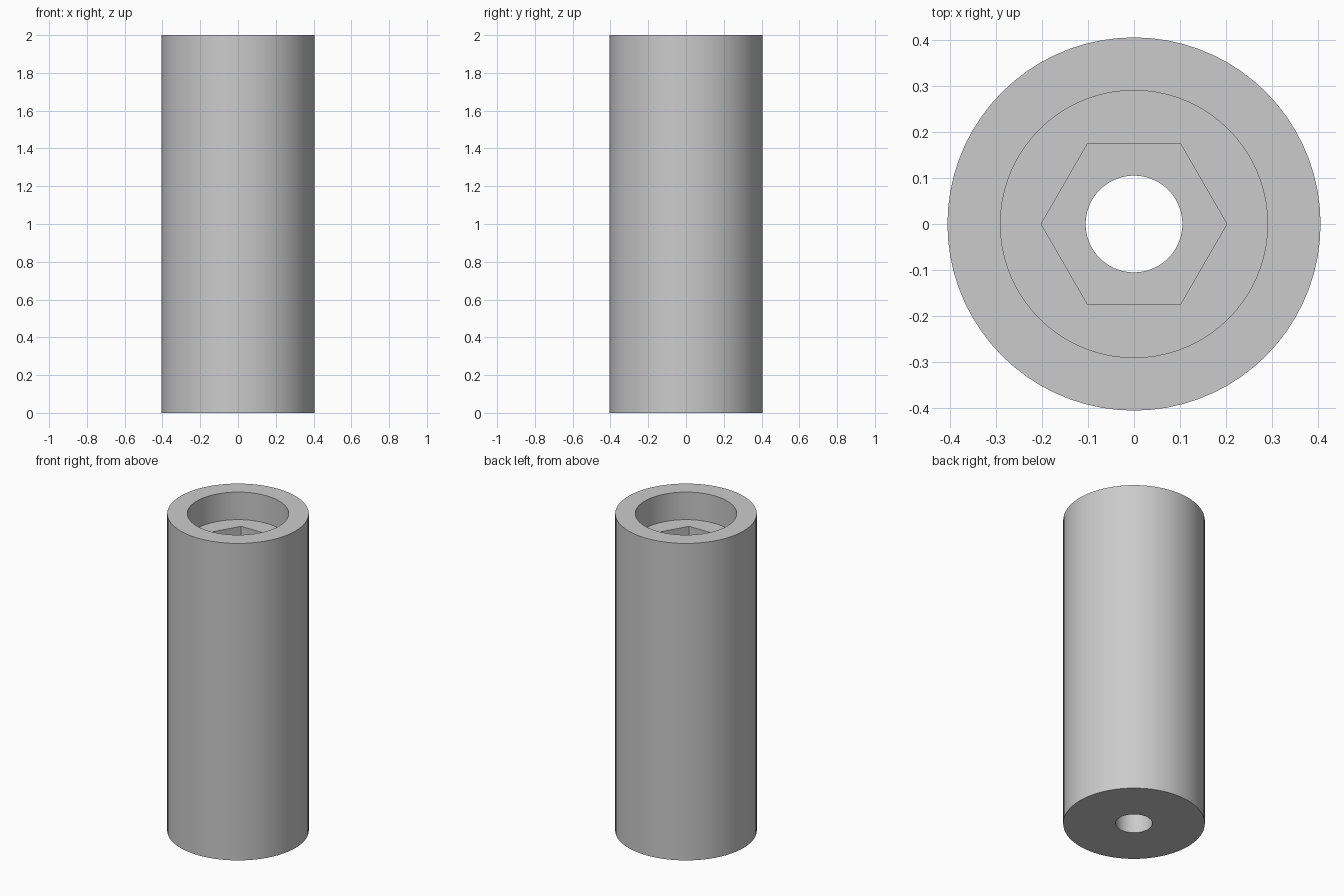
import bpy, bmesh
from math import pi, cos, sin

cube = bpy.data.objects.get("Cube")
if cube:
    bpy.data.objects.remove(cube)

SEGMENTS = 72  # a multiple of six, so hexagon corners fall on vertices
HEIGHT = 2.0
OUTER, BORE, HEX, HOLE = 0.405, 0.29, 0.2015, 0.105
BORE_FLOOR = HEIGHT - 0.174
HEX_FLOOR = BORE_FLOOR - 0.17


def hexagon(angle):
    """Distance from the axis to a hexagon with corners on the x axis."""
    return HEX * cos(pi / 6) / cos(angle % (pi / 3) - pi / 6)


def circle(radius):
    return lambda angle: radius


# Closed profile: outer wall, rim, counterbore, hex pocket, through hole
profile = [
    (circle(OUTER), 0), (circle(OUTER), HEIGHT),
    (circle(BORE), HEIGHT), (circle(BORE), BORE_FLOOR),
    (hexagon, BORE_FLOOR), (hexagon, HEX_FLOOR),
    (circle(HOLE), HEX_FLOOR), (circle(HOLE), 0),
]

bm = bmesh.new()
angles = [2 * pi * i / SEGMENTS for i in range(SEGMENTS)]
rings = [[bm.verts.new((shape(a) * cos(a), shape(a) * sin(a), z)) for a in angles]
         for shape, z in profile]
for k, ring in enumerate(rings):
    following = rings[(k + 1) % len(rings)]
    for i in range(SEGMENTS):
        j = (i + 1) % SEGMENTS
        bm.faces.new((ring[i], ring[j], following[j], following[i]))
bmesh.ops.recalc_face_normals(bm, faces=bm.faces)
mesh = bpy.data.meshes.new("spacer_sleeve")
bm.to_mesh(mesh)
bm.free()

# Plain grey material
grey = bpy.data.materials.new("light_grey")
grey.use_nodes = True
colour = (0.6, 0.6, 0.6, 1)
grey.diffuse_color = colour
grey.node_tree.nodes["Principled BSDF"].inputs["Base Color"].default_value = colour
mesh.materials.append(grey)

sleeve = bpy.data.objects.new("spacer_sleeve", mesh)
bpy.context.collection.objects.link(sleeve)
bpy.ops.object.select_all(action='DESELECT')
sleeve.select_set(True)
bpy.context.view_layer.objects.active = sleeve
bpy.ops.object.shade_smooth_by_angle(angle=pi / 6)
